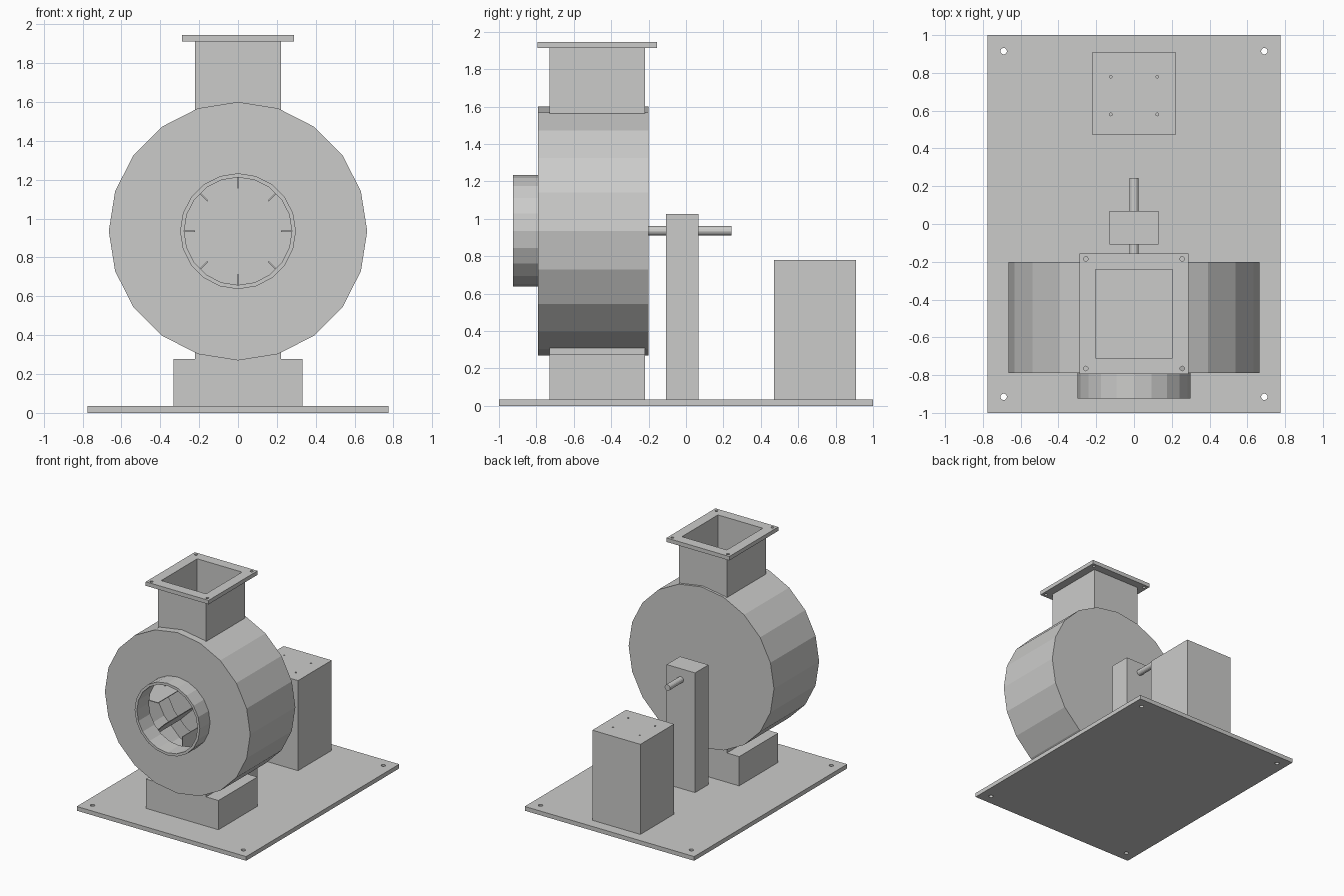
import bpy, bmesh, math
from mathutils import Matrix, Vector

cube = bpy.data.objects.get("Cube")
if cube:
    bpy.data.objects.remove(cube, do_unlink=True)

grey = bpy.data.materials.new("plain grey")
grey.use_nodes = True
colour = (0.6, 0.6, 0.59, 1)
grey.diffuse_color = colour
grey.node_tree.nodes["Principled BSDF"].inputs["Base Color"].default_value = colour

AXIS_Z = 0.935      # height of the shaft
DUCT_Y = -0.475     # middle of the casing, front to back
BASE_TOP = 0.035


def finish(name, bm):
    bmesh.ops.recalc_face_normals(bm, faces=bm.faces)
    mesh = bpy.data.meshes.new(name)
    bm.to_mesh(mesh)
    bm.free()
    mesh.materials.append(grey)
    obj = bpy.data.objects.new(name, mesh)
    bpy.context.collection.objects.link(obj)
    return obj


def rect(w, d, y=0):
    return [(sx * w / 2, y + sy * d / 2) for sx, sy in ((-1, -1), (1, -1), (1, 1), (-1, 1))]


def circle(x, y, r, n=16):
    return [(x + r * math.cos(math.tau * i / n), y + r * math.sin(math.tau * i / n))
            for i in range(n)]


def four_holes(dx, dy, r, y=0):
    return [circle(sx * dx, y + sy * dy, r) for sx in (-1, 1) for sy in (-1, 1)]


def slab(name, outline, z0, z1, holes=()):
    """Upright prism with through holes."""
    bm = bmesh.new()
    for loop in (outline, *holes):
        vs = [bm.verts.new((x, y, z0)) for x, y in loop]
        for i, v in enumerate(vs):
            bm.edges.new((v, vs[i - 1]))
    bmesh.ops.triangle_fill(bm, edges=bm.edges[:], use_beauty=True, normal=(0, 0, 1))
    ext = bmesh.ops.extrude_face_region(bm, geom=bm.faces[:], use_keep_orig=True)
    top = [g for g in ext["geom"] if isinstance(g, bmesh.types.BMVert)]
    bmesh.ops.translate(bm, verts=top, vec=(0, 0, z1 - z0))
    return finish(name, bm)


def lathe(name, profile, sides=20):
    """Turn a closed (radius, y) profile round the shaft axis."""
    bm = bmesh.new()
    centre = Vector((0, 0, AXIS_Z))
    vs = [bm.verts.new((r, y, AXIS_Z)) for r, y in profile]
    edges = [bm.edges.new((v, vs[i - 1])) for i, v in enumerate(vs)]
    bmesh.ops.spin(bm, geom=vs + edges, cent=centre, axis=(0, 1, 0),
                   angle=math.tau, steps=sides, use_duplicate=False)
    bmesh.ops.remove_doubles(bm, verts=bm.verts, dist=0.0005)
    bmesh.ops.dissolve_degenerate(bm, edges=bm.edges, dist=0.0005)
    return finish(name, bm)


def rod(name, r, y0, y1, sides=20):
    return lathe(name, [(0, y0), (r, y0), (r, y1), (0, y1)], sides)


# Base and supports
slab("base_plate", rect(1.55, 2), 0, BASE_TOP, four_holes(0.69, 0.915, 0.017))
slab("casing_foot", rect(0.665, 0.51, DUCT_Y), BASE_TOP, 0.277)
slab("casing_neck", rect(0.44, 0.51, DUCT_Y), 0.277, 0.31)
slab("bearing_post", rect(0.26, 0.175, -0.02), BASE_TOP, 1.025)
slab("motor_block", rect(0.44, 0.44, 0.69), BASE_TOP, 0.78,
     four_holes(0.123, 0.1, 0.007, 0.68))

# Hollow casing and inlet ring
front, back, wall = -0.79, -0.2, 0.02
lathe("casing", [(0.277, front), (0.665, front), (0.665, back), (0, back),
                 (0, back - wall), (0.645, back - wall),
                 (0.645, front + wall), (0.277, front + wall)])
lathe("inlet_ring", [(0.277, -0.925), (0.298, -0.925), (0.298, front), (0.277, front)])

# Outlet duct with flange
opening = rect(0.41, 0.47, DUCT_Y)
slab("outlet_duct", rect(0.44, 0.51, DUCT_Y), 1.562, 1.912, [opening])
slab("duct_floor", opening, 1.59, 1.61)
slab("outlet_flange", rect(0.575, 0.64, DUCT_Y), 1.912, 1.945,
     [opening] + four_holes(0.255, 0.29, 0.012, DUCT_Y))

# Shaft and impeller
rod("shaft", 0.025, -0.24, 0.243, 16)
rod("impeller_disc", 0.5, -0.26, -0.24)
bm = bmesh.new()
for i in range(8):
    place = (Matrix.Translation((0, -0.495, AXIS_Z))
             @ Matrix.Rotation(math.tau * i / 8, 4, 'Y')
             @ Matrix.Translation((0.36, 0, 0))
             @ Matrix.Diagonal((0.28, 0.47, 0.006, 1)))
    bmesh.ops.create_cube(bm, size=1, matrix=place)
finish("impeller_blades", bm)
